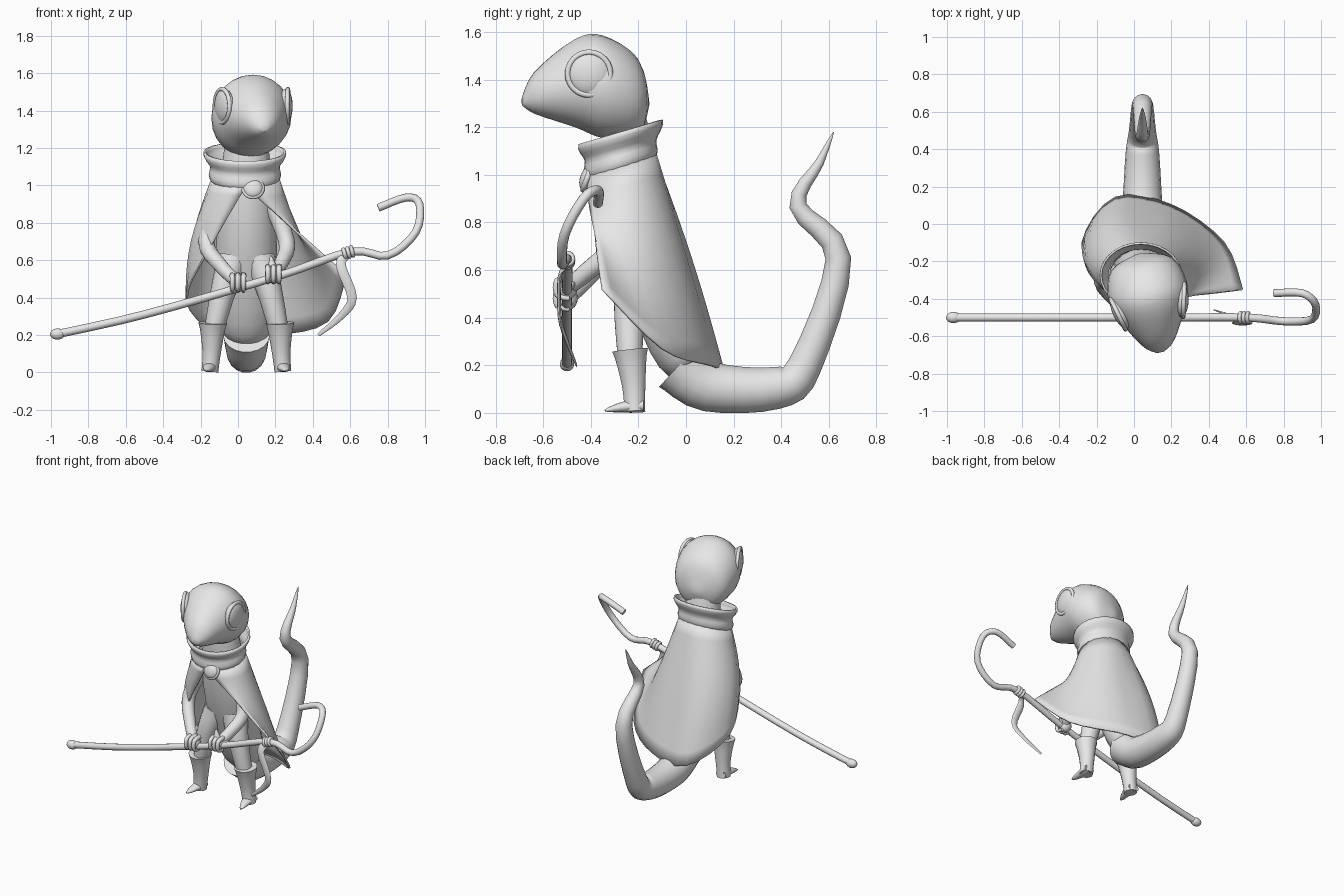
import bpy, bmesh, math
from mathutils import Vector, Matrix

cube = bpy.data.objects.get("Cube")
if cube:
    bpy.data.objects.remove(cube, do_unlink=True)

GREY = (.8, .8, .8, 1)
grey = bpy.data.materials.new("plain_grey")
grey.use_nodes = True
grey.diffuse_color = GREY
grey.node_tree.nodes["Principled BSDF"].inputs["Base Color"].default_value = GREY

MID = .045                       # centre plane of the body
GRIP = -.5                       # depth at which the staff is held
X, Y = Vector((1, 0, 0)), Vector((0, 1, 0))
SIDES = ((1, "left"), (-1, "right"))
move, turn = Matrix.Translation, Matrix.Rotation


def finish(name, bm, closed=True):
    if closed:
        bmesh.ops.recalc_face_normals(bm, faces=bm.faces)
    mesh = bpy.data.meshes.new(name)
    bm.to_mesh(mesh)
    bm.free()
    mesh.materials.append(grey)
    mesh.shade_smooth()
    mesh.set_sharp_from_angle(angle=math.radians(50))
    ob = bpy.data.objects.new(name, mesh)
    bpy.context.collection.objects.link(ob)
    return ob


def loft(name, rings, cap=True, loop=True, matrix=Matrix()):
    bm = bmesh.new()
    rows = [[bm.verts.new(point) for point in ring] for ring in rings]
    count = len(rows[0])
    for row, following in zip(rows, rows[1:]):
        for i in range(count if loop else count - 1):
            j = (i + 1) % count
            bm.faces.new((row[i], row[j], following[j], following[i]))
    if cap:
        bm.faces.new(rows[0])
        bm.faces.new(rows[-1])
    bm.transform(matrix)
    return finish(name, bm, cap)


def around(count):
    return [math.tau * k / count for k in range(count)]


def smooth_path(points, steps=4):
    # Catmull-Rom interpolation through the points
    points = [Vector(p) for p in points]
    ends = [points[0]] + points + [points[-1]]
    path = []
    for a, b, c, d in zip(ends, ends[1:], ends[2:], ends[3:]):
        for step in range(steps):
            t = step / steps
            bend = 2 * a - 5 * b + 4 * c - d
            path.append(b + (c - a) * t / 2 + bend * t * t / 2
                        + (3 * b - a - 3 * c + d) * t ** 3 / 2)
    return path + [points[-1]]


def tube(name, points, start, end, bulge=0, squash=1, ref=X, sides=14):
    # radius runs from start to end with a swelling midway; squash flattens it across ref
    path = smooth_path(points)
    last = len(path) - 1
    rings = []
    for i, centre in enumerate(path):
        t = i / last
        radius = start + (end - start) * t + bulge * math.sin(math.pi * t)
        along = (path[min(i + 1, last)] - path[max(i - 1, 0)]).normalized()
        u = (ref - along * ref.dot(along)).normalized()
        v = along.cross(u) * squash
        rings.append([centre + (u * math.cos(a) + v * math.sin(a)) * radius
                      for a in around(sides)])
    return loft(name, rings)


def ball(name, size, matrix):
    bm = bmesh.new()
    bmesh.ops.create_uvsphere(bm, u_segments=20, v_segments=12, radius=1)
    bm.transform(matrix @ Matrix.Diagonal((*size, 1)))
    return finish(name, bm)


def torus(name, major, minor, matrix):
    rings = []
    for a in around(24) + [0]:
        out = Vector((math.cos(a), math.sin(a), 0))
        rings.append([out * (major + minor * math.cos(b)) + Vector((0, 0, minor * math.sin(b)))
                      for b in around(8)])
    loft(name, rings, cap=False, matrix=matrix)


# Torso and tail, drawn as side profiles (y, z) on the centre plane
def on_centre(profile):
    return [(MID, y, z) for y, z in profile]


tube("torso", on_centre([(-.27, 1.3), (-.2, .8), (-.03, .3), (.03, .2)]),
     .1, .09, bulge=.07, squash=.85, sides=18)
tube("tail", on_centre([(-.03, .2), (.1, .11), (.38, .105), (.5, .2), (.64, .65),
                        (.47, .87), (.56, 1.05), (.62, 1.18)]), .125, .002, sides=18)

# Head: oval sections (y, height of centre, radius), turned a little to its left
HEAD = move((.06, -.3, 1.3)) @ turn(math.radians(12), 4, "Z")
sections = smooth_path([(-.395, .01, .02), (-.34, .045, .09), (-.17, .085, .185),
                        (-.05, .07, .215), (.09, .03, .165), (.145, 0, .02)])
loft("head", [[(radius * math.cos(a), y, z + radius * math.sin(a)) for a in around(24)]
              for y, z, radius in sections], matrix=HEAD)

# Eyes with raised lids
for side, label in SIDES:
    place = HEAD @ move((side * .168, -.145, .125)) @ turn(math.radians(-14 * side), 4, "Z")
    ball(label + "_eye", (.038, .092, .092), place)
    torus(label + "_eyelid", .09, .012,
          place @ move((side * .012, 0, 0)) @ turn(math.pi / 2, 4, "Y"))

# Limbs, mirrored about the centre plane
hands = {"left": Vector((.19, GRIP, .525)), "right": Vector((0, GRIP, .48))}
for side, label in SIDES:
    def mirrored(points):
        return [(MID + side * x, y, z) for x, y, z in points]

    tube(label + "_thigh", mirrored([(.07, -.2, .6), (.12, -.235, .45), (.18, -.235, .2)]),
         .09, .048)
    tube(label + "_boot", mirrored([(.18, -.235, .265), (.185, -.22, .12), (.195, -.215, .005)]),
         .077, .045, bulge=-.01)
    tube(label + "_boot_toe", mirrored([(.195, -.18, .03), (.2, -.26, .025), (.215, -.34, .01)]),
         .04, .006, bulge=.01, squash=.7)

    # Bent arm reaching for the staff
    hand = hands[label]
    shoulder, elbow = [Vector(p) for p in mirrored([(.13, -.26, .92), (.215, -.31, .7)])]
    forearm = elbow.lerp(hand, .55) + Vector((side * .015, 0, -.01))
    tube(label + "_arm", [shoulder, elbow, forearm, hand], .05, .033, ref=Y)

    # Fist with curled fingers
    ball(label + "_hand", (.046, .045, .05), move(hand))
    for knuckle in (-.03, 0, .03):
        curl = [(knuckle, .02, .04), (knuckle, -.04, .03), (knuckle, -.04, -.03),
                (knuckle, .01, -.045)]
        tube(label + "_finger", [hand + Vector(p) for p in curl], .016, .01, sides=8)

# Pointed digits of the left fist
left = hands["left"]
for name, tip in (("left_thumb", (-.015, 0, .1)), ("left_fingertip", (.07, .03, .02))):
    tip = Vector(tip)
    tube(name, [left, left + tip / 2, left + tip], .04, .003, sides=8, ref=Y)

# Staff with a hooked end and a rounded foot
staff = [(-.965, GRIP, .205), (-.5, GRIP, .31), (.2, GRIP, .51), (.6, GRIP, .645),
         (.8, -.52, .625), (.95, -.51, .75), (.97, -.43, .9), (.9, -.37, .935), (.75, -.37, .88)]
tube("staff", staff, .022, .021, ref=Y, sides=12)
ball("staff_foot", (.04, .03, .03), move(staff[0]))

# Cord wound on the staff, with a hanging ribbon
for k in range(3):
    torus("cord", .024, .011,
          move((.57 + .02 * k, GRIP, .635 + .006 * k)) @ turn(math.radians(75), 4, "Y"))
tube("ribbon", [(.58, GRIP, .63), (.55, -.53, .57), (.61, -.53, .4), (.55, GRIP, .3),
                (.43, -.46, .2)], .008, .003, bulge=.003, squash=3, ref=Y, sides=8)

# Collar: flared rings with a fold, higher at the back
rings = []
for k in range(9):
    t = k / 8
    wide = .17 + .04 * t + .01 * math.sin(9 * t)
    deep = wide * .8
    rings.append([(.037 + wide * math.sin(a), -.275 - deep * math.cos(a),
                   1.02 + .16 * t - .3 * deep * math.cos(a)) for a in around(28)])
collar = loft("cape_collar", rings, cap=False)

# Cape: spans from the collar to a swept hem, open at the front
hem = smooth_path([(-.19, -.34, .6), (-.275, -.1, .38), (-.1, .14, .2), (.2, .1, .2),
                   (.48, -.1, .27), (.58, -.35, .52)])
columns = []
for i, low in enumerate(hem):
    a = math.tau * i / (len(hem) - 1)
    out = Vector((-math.sin(a), -math.cos(a), 0))
    top = Vector((.04 + .175 * out.x, -.275 + .145 * out.y, 1.04 + .05 * out.y))
    swell = out * abs(out.x) * (.05 if out.x < 0 else .02)
    columns.append([top.lerp(low, k / 10) + swell * math.sin(math.pi * k / 10)
                    for k in range(11)])
cape = loft("cape", columns, cap=False, loop=False)

for cloth in (collar, cape):
    thickness = cloth.modifiers.new("thickness", "SOLIDIFY")
    thickness.thickness = .012
    thickness.offset = 0

# Round clasp at the throat
CLASP = move((.08, -.415, .985)) @ turn(math.radians(-20), 4, "X")
ball("clasp", (.054, .03, .054), CLASP)
torus("clasp_rim", .052, .011, CLASP @ turn(math.pi / 2, 4, "X"))
